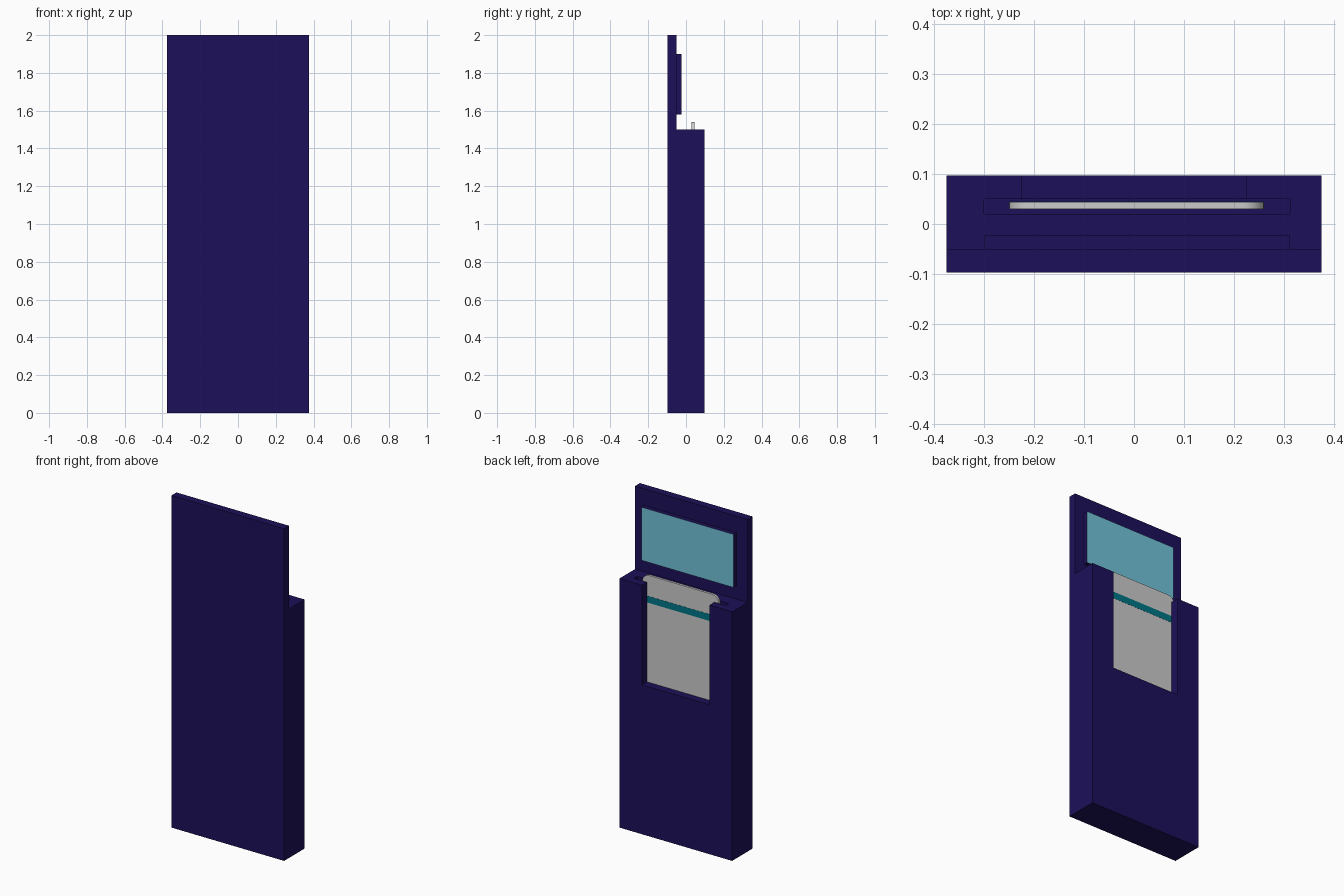
import bpy, bmesh, math

if "Cube" in bpy.data.objects:
    bpy.data.objects.remove(bpy.data.objects["Cube"])


def material(name, rgb):
    m = bpy.data.materials.new(name)
    m.diffuse_color = (*rgb, 1)
    m.use_nodes = True
    m.node_tree.nodes["Principled BSDF"].inputs["Base Color"].default_value = m.diffuse_color
    return m


navy = material("navy", (0.012, 0.005, 0.1))
teal = material("screen_teal", (0.17, 0.55, 0.7))
stripe_teal = material("stripe_teal", (0.0, 0.18, 0.24))


def prism(name, pts, axis, lo, hi, mat=None):
    """Extrude a closed 2D outline along x (points are y,z) or y (points are x,z)."""
    bm = bmesh.new()
    place = (lambda a, b: (lo, a, b)) if axis == "x" else (lambda a, b: (a, lo, b))
    face = bm.faces.new([bm.verts.new(place(a, b)) for a, b in pts])
    out = bmesh.ops.extrude_face_region(bm, geom=[face])
    verts = [v for v in out["geom"] if isinstance(v, bmesh.types.BMVert)]
    d = hi - lo
    bmesh.ops.translate(bm, verts=verts, vec=(d, 0, 0) if axis == "x" else (0, d, 0))
    bmesh.ops.recalc_face_normals(bm, faces=bm.faces)
    mesh = bpy.data.meshes.new(name)
    bm.to_mesh(mesh)
    bm.free()
    ob = bpy.data.objects.new(name, mesh)
    bpy.context.collection.objects.link(ob)
    if mat:
        mesh.materials.append(mat)
    return ob


def box(name, x, y, z, mat=None):
    return prism(name, [(x[0], z[0]), (x[1], z[0]), (x[1], z[1]), (x[0], z[1])],
                 "y", y[0], y[1], mat)


# Housing: tall front plate with a thicker lower body
F, B, STEP = -0.097, 0.097, -0.05
housing = prism("housing", [(F, 0), (B, 0), (B, 1.5), (STEP, 1.5), (STEP, 2), (F, 2)],
                "x", -0.375, 0.375, navy)

# Card slot from the top and viewing window in the back
cutters = [box("slot_cutter", (-0.30, 0.312), (0.02, 0.05), (0.7, 1.6), navy),
           box("window_cutter", (-0.225, 0.225), (0.04, 0.15), (0.9, 1.6), navy)]
bpy.context.view_layer.objects.active = housing
for c in cutters:
    mod = housing.modifiers.new("cut", "BOOLEAN")
    mod.operation = "DIFFERENCE"
    mod.solver = "EXACT"
    mod.object = c
    bpy.ops.object.modifier_apply(modifier=mod.name)
    bpy.data.objects.remove(c)

# Display panel: navy sides, teal face
panel = box("display_panel", (-0.30, 0.312), (STEP, -0.023), (1.58, 1.90), navy)
panel.data.materials.append(teal)
for p in panel.data.polygons:
    if p.normal.y > 0.9:
        p.material_index = 1

# Card with rounded corners
x0, x1, z0, z1, r = -0.25, 0.26, 0.72, 1.54, 0.045
outline = []
for cx, cz, start in ((x1 - r, z1 - r, 0), (x0 + r, z1 - r, 90),
                      (x0 + r, z0 + r, 180), (x1 - r, z0 + r, 270)):
    for i in range(7):
        a = math.radians(start + i * 15)
        outline.append((cx + r * math.cos(a), cz + r * math.sin(a)))
card = prism("card", outline, "y", 0.03, 0.044)
bpy.ops.object.select_all(action="DESELECT")
card.select_set(True)
bpy.context.view_layer.objects.active = card
bpy.ops.object.shade_smooth_by_angle(angle=math.radians(30))

# Coloured stripe on the card
box("card_stripe", (x0, x1), (0.043, 0.045), (1.375, 1.415), stripe_teal)
